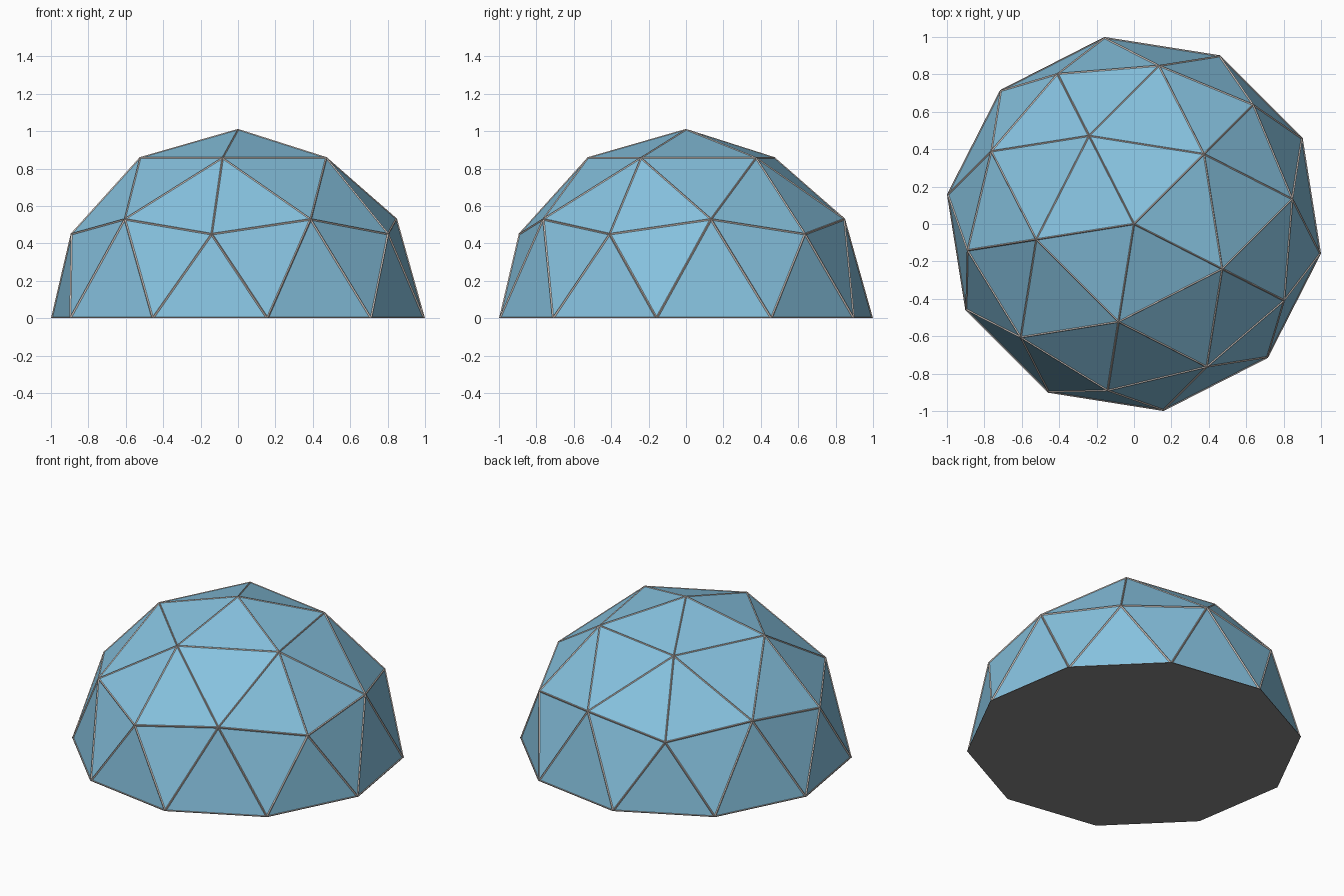
import bpy, bmesh, math
from mathutils import Matrix

if "Cube" in bpy.data.objects:
    bpy.data.objects.remove(bpy.data.objects["Cube"])


def material(name, rgb):
    m = bpy.data.materials.new(name)
    m.diffuse_color = (*rgb, 1)
    m.use_nodes = True
    m.node_tree.nodes["Principled BSDF"].inputs["Base Color"].default_value = m.diffuse_color
    return m


def dome(name, radius, mat):
    """Upper half of a two-frequency geodesic sphere, turned about z."""
    bm = bmesh.new()
    bmesh.ops.create_icosphere(bm, subdivisions=2, radius=radius,
                               matrix=Matrix.Rotation(math.radians(45), 4, 'Z'))
    low = [v for v in bm.verts if v.co.z < -0.01]
    bmesh.ops.delete(bm, geom=low, context='VERTS')
    me = bpy.data.meshes.new(name)
    bm.to_mesh(me)
    bm.free()
    me.materials.append(mat)
    ob = bpy.data.objects.new(name, me)
    bpy.context.collection.objects.link(ob)
    return ob


R = 1.0125      # outer radius, gives a width of 2
BASE = 0.004    # base thickness

# Blue triangular panels
panels = dome("dome_panels", R - 0.007, material("panel_blue", (0.24, 0.54, 0.74)))
panels.location.z = BASE / 2

# Struts along every panel edge
struts = dome("dome_struts", R - 0.004, material("strut_beige", (0.62, 0.55, 0.51)))
wire = struts.modifiers.new("wire", 'WIREFRAME')
wire.thickness = 0.028
wire.offset = -0.75
wire.use_boundary = True
wire.use_even_offset = True

# Trim the struts flat at the ground
bpy.context.view_layer.objects.active = struts
struts.select_set(True)
bpy.ops.object.modifier_apply(modifier="wire")
bm = bmesh.new()
bm.from_mesh(struts.data)
bmesh.ops.bisect_plane(bm, geom=bm.verts[:] + bm.edges[:] + bm.faces[:],
                       plane_co=(0, 0, BASE / 2), plane_no=(0, 0, 1), clear_inner=True)
bm.to_mesh(struts.data)
bm.free()

# Ten-sided floor plate
bpy.ops.mesh.primitive_cylinder_add(vertices=10, radius=R, depth=BASE,
                                    location=(0, 0, BASE / 2),
                                    rotation=(0, 0, math.radians(27)))
base = bpy.context.object
base.name = "floor_plate"
# primitive's first vertex lies on +y, so 27 degrees puts corners at 9 + 36k
base.rotation_euler.z = math.radians(9)
base.data.materials.append(material("floor_grey", (0.25, 0.25, 0.25)))
